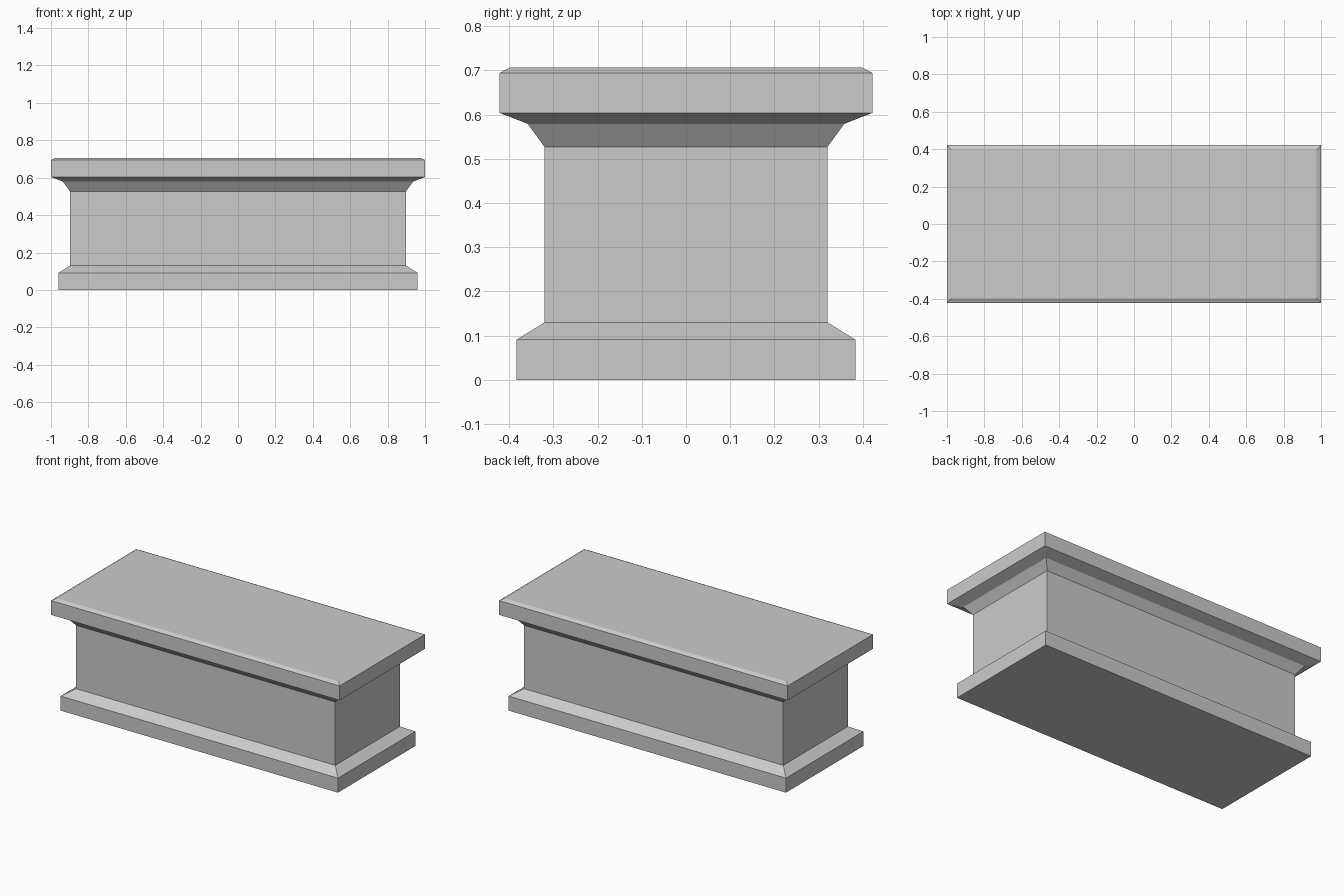
import bpy
import bmesh

if "Cube" in bpy.data.objects:
    bpy.data.objects.remove(bpy.data.objects["Cube"])

BODY_X, BODY_Y = 0.898, 0.32  # half sizes of the straight shaft

stone = bpy.data.materials.new("grey stone")
stone.diffuse_color = (0.6, 0.6, 0.6, 1.0)
stone.use_nodes = True
stone.node_tree.nodes["Principled BSDF"].inputs["Base Color"].default_value = stone.diffuse_color


def moulding(name, profile, cap_bottom=False, cap_top=False):
    """Sweep a profile of (outward offset, height) around the rectangular shaft."""
    bm = bmesh.new()
    rings = []
    for offset, z in profile:
        x, y = BODY_X + offset, BODY_Y + offset
        rings.append([bm.verts.new((sx * x, sy * y, z))
                      for sx, sy in ((-1, -1), (1, -1), (1, 1), (-1, 1))])
    for low, high in zip(rings, rings[1:]):
        for i in range(4):
            j = (i + 1) % 4
            bm.faces.new((low[i], low[j], high[j], high[i]))
    if cap_bottom:
        bm.faces.new(rings[0][::-1])
    if cap_top:
        bm.faces.new(rings[-1])
    mesh = bpy.data.meshes.new(name)
    bm.to_mesh(mesh)
    bm.free()
    mesh.materials.append(stone)
    obj = bpy.data.objects.new(name, mesh)
    bpy.context.collection.objects.link(obj)
    return obj


# Plinth with a sloped upper edge
moulding("base_plinth", [(0.063, 0.0), (0.063, 0.091), (0.0, 0.13)], cap_bottom=True)

# Straight shaft
moulding("shaft", [(0.0, 0.13), (0.0, 0.527)])

# Flared neck, overhanging slab and chamfered top
moulding("top_slab", [(0.0, 0.527), (0.038, 0.579), (0.102, 0.604),
                      (0.102, 0.694), (0.079, 0.706)], cap_top=True)
